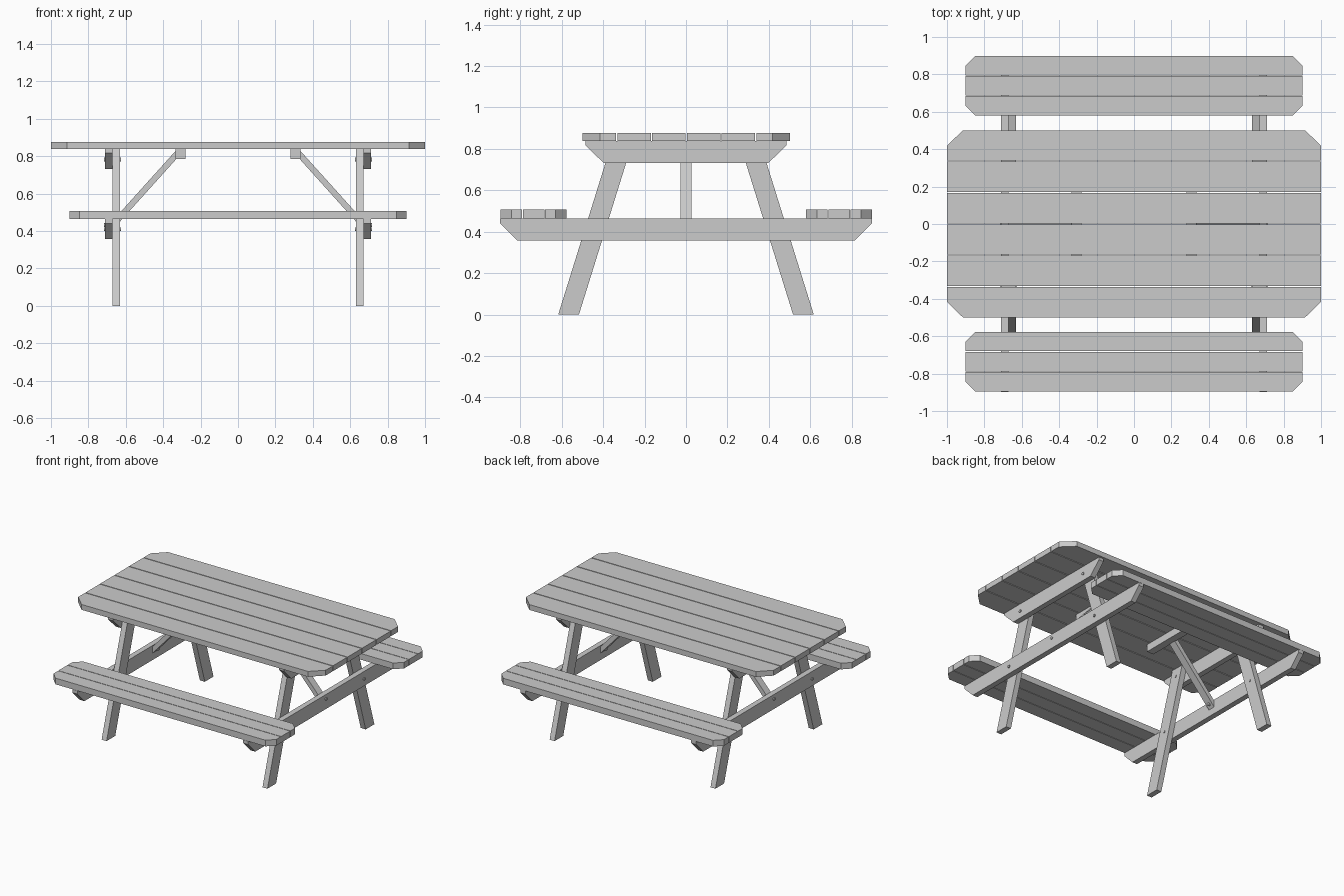
import bpy, bmesh
from mathutils import Vector, Matrix

if "Cube" in bpy.data.objects:
    bpy.data.objects.remove(bpy.data.objects["Cube"])


def prism(name, pts, axis, lo, hi):
    """Extrude a 2D outline along an axis: z takes (x,y), x takes (y,z), y takes (x,z)."""
    def place(p, d):
        return {'x': (d, p[0], p[1]), 'y': (p[0], d, p[1]), 'z': (p[0], p[1], d)}[axis]
    bm = bmesh.new()
    face = bm.faces.new([bm.verts.new(place(p, lo)) for p in pts])
    ext = bmesh.ops.extrude_face_region(bm, geom=[face])
    new = [v for v in ext['geom'] if isinstance(v, bmesh.types.BMVert)]
    shift = Vector(place((0, 0), hi - lo))
    bmesh.ops.translate(bm, verts=new, vec=shift)
    bmesh.ops.recalc_face_normals(bm, faces=bm.faces)
    me = bpy.data.meshes.new(name)
    bm.to_mesh(me)
    bm.free()
    ob = bpy.data.objects.new(name, me)
    bpy.context.collection.objects.link(ob)
    return ob


def planks(name, count, y0, y1, gap, half_x, cut, z0, z1, cut_x):
    """Row of boards with the outer corners clipped."""
    pitch = (y1 - y0 + gap) / count
    for i in range(count):
        a = y0 + i * pitch
        b = a + pitch - gap
        h = half_x
        low = [(-h, a), (h, a)]
        high = [(h, b), (-h, b)]
        if i == 0:
            low = [(-h, a + cut), (-h + cut_x, a), (h - cut_x, a), (h, a + cut)]
        if i == count - 1:
            high = [(h, b - cut), (h - cut_x, b), (-h + cut_x, b), (-h, b - cut)]
        prism(f"{name}_{i + 1}", low + high, 'z', z0, z1)


def bolt(name, y, z, s, inner):
    bm = bmesh.new()
    x0, x1 = inner, 0.717
    m = Matrix.Translation((s * (x0 + x1) / 2, y, z)) @ Matrix.Rotation(1.5707963, 4, 'Y')
    bmesh.ops.create_cone(bm, cap_ends=True, segments=16, radius1=0.01, radius2=0.01,
                          depth=x1 - x0, matrix=m)
    me = bpy.data.meshes.new(name)
    bm.to_mesh(me)
    bm.free()
    ob = bpy.data.objects.new(name, me)
    bpy.context.collection.objects.link(ob)


# Table top and the two bench seats
planks("top_plank", 6, -0.499, 0.501, 0.006, 1.0, 0.083, 0.838, 0.877, 0.085)
planks("front_seat_plank", 3, -0.895, -0.577, 0.004, 0.9, 0.052, 0.463, 0.508, 0.052)
planks("back_seat_plank", 3, 0.58, 0.898, 0.004, 0.9, 0.052, 0.463, 0.508, 0.052)

for s, end in ((-1, "left"), (1, "right")):
    # Cross beams outside the legs
    out = sorted((s * 0.67, s * 0.71))
    prism(f"{end}_top_beam", [(-0.485, 0.838), (-0.485, 0.818), (-0.398, 0.732),
                              (0.398, 0.732), (0.485, 0.818), (0.485, 0.838)], 'x', *out)
    prism(f"{end}_seat_beam", [(-0.897, 0.463), (-0.897, 0.44), (-0.815, 0.357),
                               (0.815, 0.357), (0.897, 0.44), (0.897, 0.463)], 'x', *out)

    # Splayed legs
    leg_x = sorted((s * 0.63, s * 0.67))
    for t, side in ((-1, "front"), (1, "back")):
        prism(f"{end}_{side}_leg", [(t * 0.617, 0), (t * 0.517, 0),
                                    (t * 0.256, 0.838), (t * 0.356, 0.838)], 'x', *leg_x)
        bolt(f"{end}_{side}_upper_bolt", t * 0.323, 0.782, s, 0.626)
        bolt(f"{end}_{side}_lower_bolt", t * 0.44, 0.41, s, 0.626)

    # Batten under the top with a diagonal brace down to the seat beam
    prism(f"{end}_batten", [(s * 0.28, 0.785), (s * 0.335, 0.785),
                            (s * 0.335, 0.838), (s * 0.28, 0.838)], 'y', -0.2, 0.2)
    prism(f"{end}_brace", [(s * 0.67, 0.407), (s * 0.67, 0.455), (s * 0.325, 0.838),
                           (s * 0.325, 0.79)], 'y', -0.027, 0.027)
    bolt(f"{end}_brace_bolt", 0, 0.432, s, 0.64)
